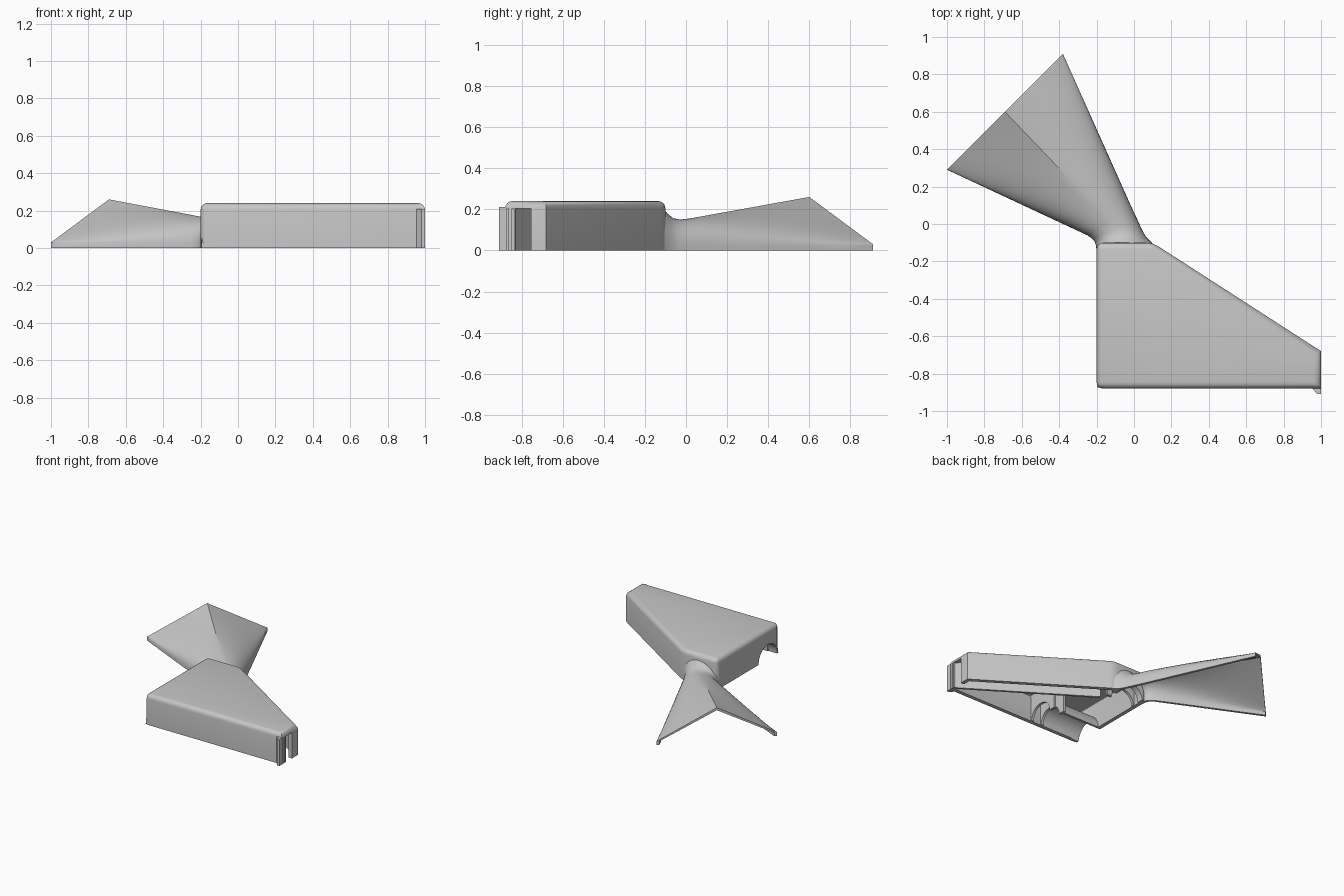
import bpy, bmesh, math
from mathutils import Vector

cube = bpy.data.objects.get("Cube")
if cube:
    bpy.data.objects.remove(cube, do_unlink=True)

grey = bpy.data.materials.new("plain_grey")
grey.use_nodes = True
grey.diffuse_color = (0.57, 0.57, 0.57, 1)
grey.node_tree.nodes["Principled BSDF"].inputs["Base Color"].default_value = (0.57, 0.57, 0.57, 1)


def finish(name, bm):
    bmesh.ops.recalc_face_normals(bm, faces=bm.faces)
    mesh = bpy.data.meshes.new(name)
    bm.to_mesh(mesh)
    bm.free()
    mesh.materials.append(grey)
    ob = bpy.data.objects.new(name, mesh)
    bpy.context.collection.objects.link(ob)
    return ob


def prism_bm(pts, axis, lo, hi):
    """Extrude a 2D profile along an axis; the profile uses the other two axes."""
    bm = bmesh.new()

    def place(p, d):
        return {"x": (d, p[0], p[1]), "y": (p[0], d, p[1]), "z": (p[0], p[1], d)}[axis]
    a = [bm.verts.new(place(p, lo)) for p in pts]
    b = [bm.verts.new(place(p, hi)) for p in pts]
    bm.faces.new(a)
    bm.faces.new(b)
    for i in range(len(pts)):
        j = (i + 1) % len(pts)
        bm.faces.new((a[i], a[j], b[j], b[i]))
    bmesh.ops.recalc_face_normals(bm, faces=bm.faces)
    return bm


def prism(name, pts, axis, lo, hi):
    return finish(name, prism_bm(pts, axis, lo, hi))


def rect(a0, a1, b0, b1):
    return [(a0, b0), (a1, b0), (a1, b1), (a0, b1)]


def arc(c, r, n=24):
    return [(c - r * math.cos(math.pi * i / n), r * math.sin(math.pi * i / n)) for i in range(n + 1)]


def half_ring(name, axis, c, r_in, r_out, lo, hi):
    return prism(name, arc(c, r_out) + arc(c, r_in)[::-1], axis, lo, hi)


def smooth(ob):
    bpy.ops.object.select_all(action="DESELECT")
    ob.select_set(True)
    bpy.context.view_layer.objects.active = ob
    bpy.ops.object.shade_smooth_by_angle(angle=math.radians(32))


# Housing: rounded prism, open underneath
outline = [(-0.2, -0.88), (1, -0.88), (1, -0.68), (0.1, -0.1), (-0.2, -0.1)]
bm = prism_bm(outline, "z", 0, 0.24)
rounded = []
for e in bm.edges:
    a, b = (v.co for v in e.verts)
    upright = abs(a.z - b.z) > 0.1
    if (upright and a.x < 0.9) or (not upright and a.z > 0.1):
        rounded.append(e)
bmesh.ops.bevel(bm, geom=rounded, offset=0.035, segments=4, profile=0.5, affect="EDGES")
bm.normal_update()
bmesh.ops.delete(bm, geom=[f for f in bm.faces if f.normal.z < -0.9], context="FACES_ONLY")
bmesh.ops.recalc_face_normals(bm, faces=bm.faces)
if max(bm.faces, key=lambda f: f.calc_center_median().z).normal.z < 0:
    bmesh.ops.reverse_faces(bm, faces=bm.faces)
mesh = bpy.data.meshes.new("housing")
bm.to_mesh(mesh)
bm.free()
mesh.materials.append(grey)
housing = bpy.data.objects.new("housing", mesh)
bpy.context.collection.objects.link(housing)
shell = housing.modifiers.new("shell", "SOLIDIFY")
shell.thickness = 0.03
shell.offset = -1
shell.use_even_offset = True

# Openings: side arch, neck passage, end window and end slots
BORE, NECK = -0.74, -0.06
down = [(0, -0.1)]


def arch_cut(c, r):
    return [(c - r, -0.1)] + arc(c, r) + [(c + r, -0.1)]


cutters = [
    prism("side_arch_cutter", arch_cut(BORE, 0.118), "x", -0.3, -0.12),
    prism("neck_cutter", arch_cut(NECK, 0.1), "y", -0.16, 0.05),
    prism("window_cutter", rect(-0.83, -0.755, -0.1, 0.205), "x", 0.9, 1.1),
]
for y in (-0.868, -0.842):
    cutters.append(prism("slot_cutter", rect(y - 0.004, y + 0.004, -0.1, 0.205), "x", 0.98, 1.1))
for c in cutters:
    c.hide_render = True
    cut = housing.modifiers.new("cut", "BOOLEAN")
    cut.operation = "DIFFERENCE"
    cut.solver = "EXACT"
    cut.object = c
deps = bpy.context.evaluated_depsgraph_get()
baked = bpy.data.meshes.new_from_object(housing.evaluated_get(deps))
housing.modifiers.clear()
housing.data = baked
for c in cutters:
    bpy.data.objects.remove(c, do_unlink=True)
smooth(housing)

# Snap lip on the end corner
prism("end_lip", [(0.95, -0.875), (0.98, -0.91), (1, -0.91), (1, -0.872)], "z", 0, 0.21)

# Inner wall parallel to the slanted side, making a duct to the neck
prism("duct_wall", [(0.985, -0.83), (0.1, -0.26), (0.09, -0.275), (0.97, -0.842)], "z", 0, 0.225)

# Half-round bore behind the side arch, with ribs
smooth(half_ring("bore", "x", BORE, 0.118, 0.135, -0.195, 0.15))
for i, x in enumerate((0.15, 0.24)):
    pts = [(BORE - 0.13, 0)] + [(BORE - 0.13, 0.22), (BORE + 0.15, 0.22), (BORE + 0.15, 0)]
    prism("bore_rib", pts + arc(BORE, 0.1)[::-1], "x", x, x + 0.02)

# Half-round collars inside the neck
for y in (-0.15, -0.22):
    prism("neck_rib", rect(NECK - 0.13, NECK + 0.14, 0, 0.22)[:1]
          + [(NECK - 0.13, 0.22), (NECK + 0.14, 0.22), (NECK + 0.14, 0)]
          + arc(NECK, 0.1)[::-1], "y", y, y + 0.02)


# Funnel: arch section at the neck changing to a peaked section at the mouth
def section(L, R, h, peak, wall):
    L, R = Vector(L), Vector(R)
    side = (R - L).normalized() * wall
    L, R, h = L + side, R - side, h - wall
    mid, half = (L + R) / 2, (R - L) / 2
    uv = [(-1, 0)]
    n = 24
    for i in range(n + 1):
        a = math.pi * i / n
        u = -math.cos(a)
        v = (1 - peak) * max(math.sin(a), 0) ** 0.85 + peak * (1 - abs(u))
        uv.append((u, 0.115 + 0.885 * v))
    uv.append((1, 0))
    return [(*(mid + half * u), h * v) for u, v in uv]


mouth = ((-1, 0.29), (-0.38, 0.91), 0.26)
throat = ((-0.25, -0.06), (-0.015, 0.094), 0.155)
stations = []
for k in range(7):
    t = k / 6
    L = Vector(mouth[0]).lerp(Vector(throat[0]), t)
    R = Vector(mouth[1]).lerp(Vector(throat[1]), t)
    stations.append((L, R, mouth[2] + (throat[2] - mouth[2]) * t, 1 - t))
stations += [
    ((-0.225, -0.078), (0.02, 0.02), 0.15, 0),
    ((-0.21, -0.095), (0.045, -0.035), 0.157, 0),
    ((-0.203, -0.115), (0.065, -0.07), 0.18, 0),
    ((-0.2, -0.15), (0.1, -0.105), 0.225, 0),
]
bm = bmesh.new()
rings = []
for s in stations:
    loop = section(*s, 0) + section(*s, 0.02)[::-1]
    rings.append([bm.verts.new(p) for p in loop])
count = len(rings[0])
for a, b in zip(rings, rings[1:]):
    for i in range(count):
        j = (i + 1) % count
        bm.faces.new((a[i], a[j], b[j], b[i]))
for ring in (rings[0], rings[-1]):
    for i in range(count // 2 - 1):
        bm.faces.new((ring[i], ring[i + 1], ring[count - 2 - i], ring[count - 1 - i]))
smooth(finish("funnel", bm))
